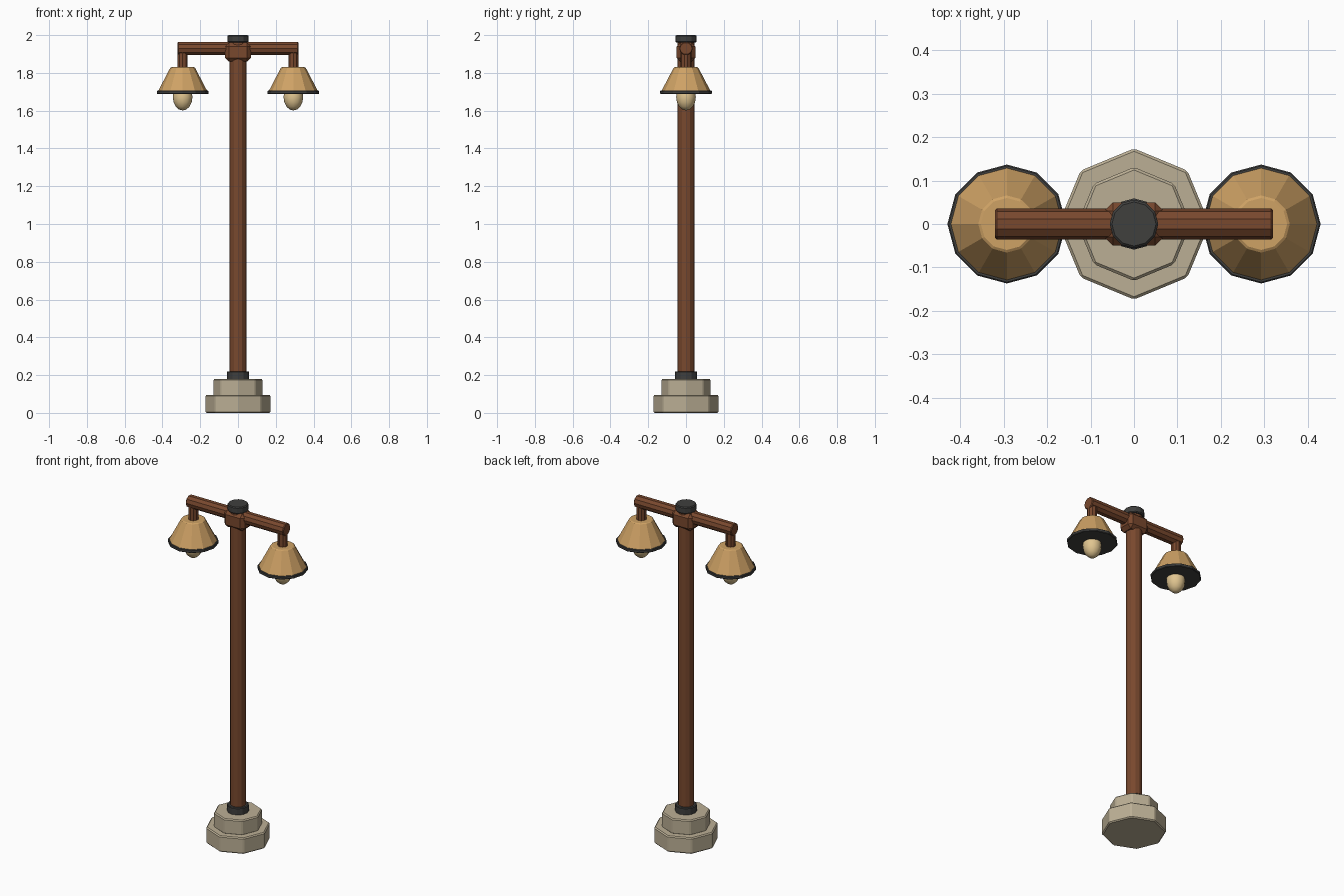
import bpy
from math import pi

if "Cube" in bpy.data.objects:
    bpy.data.objects.remove(bpy.data.objects["Cube"])


def material(name, rgb):
    m = bpy.data.materials.new(name)
    m.diffuse_color = (*rgb, 1)
    m.use_nodes = True
    m.node_tree.nodes["Principled BSDF"].inputs["Base Color"].default_value = m.diffuse_color
    return m


STONE = material("stone", (0.50, 0.43, 0.30))
WOOD = material("wood", (0.19, 0.065, 0.027))
IRON = material("iron", (0.05, 0.05, 0.048))
BRASS = material("shade_tan", (0.62, 0.36, 0.13))
GLASS = material("bulb_glass", (0.75, 0.56, 0.28))


def finish(name, mat, bevel=0.0):
    ob = bpy.context.object
    ob.name = name
    ob.data.materials.append(mat)
    bpy.ops.object.transform_apply(location=False, rotation=True, scale=True)
    if bevel:
        b = ob.modifiers.new("bevel", 'BEVEL')
        b.width = bevel
        b.segments = 1
        b.limit_method = 'ANGLE'
        b.angle_limit = 0.9 if mat != STONE else 0.7
    return ob


def prism(name, mat, r0, r1, z0, z1, sides, x=0, bevel=0.0):
    bpy.ops.mesh.primitive_cone_add(vertices=sides, radius1=r0, radius2=r1,
                                    depth=z1 - z0, location=(x, 0, (z0 + z1) / 2))
    return finish(name, mat, bevel)


# Stepped octagonal stone base
prism("base_lower", STONE, 0.174, 0.174, 0, 0.095, 8, bevel=0.006)
prism("base_upper", STONE, 0.131, 0.131, 0.09, 0.18, 8, bevel=0.006)

# Post with iron collar and cap
prism("collar", IRON, 0.059, 0.059, 0.175, 0.22, 12, bevel=0.004)
prism("post", WOOD, 0.044, 0.044, 0.17, 1.97, 12)
prism("cap", IRON, 0.056, 0.056, 1.96, 2.0, 12, bevel=0.005)

# Chamfered joint block and cross arm
bpy.ops.mesh.primitive_cube_add(size=1, location=(0, 0, 1.91))
bpy.context.object.scale = (0.136, 0.1, 0.1)
finish("joint_block", WOOD, 0.02)
bpy.ops.mesh.primitive_cylinder_add(vertices=10, radius=0.036, depth=0.64,
                                    location=(0, 0, 1.929), rotation=(0, pi / 2, 0))
finish("cross_arm", WOOD, 0.004)

# Hanging lamps, one at each end of the arm
for side, x in (("left", -0.293), ("right", 0.293)):
    prism(side + "_hanger", WOOD, 0.028, 0.028, 1.82, 1.93, 10, x)
    prism(side + "_shade", BRASS, 0.132, 0.064, 1.70, 1.83, 12, x, 0.004)
    prism(side + "_rim", IRON, 0.137, 0.137, 1.688, 1.706, 12, x, 0.003)
    bpy.ops.mesh.primitive_uv_sphere_add(segments=12, ring_count=8, radius=1,
                                         location=(x, 0, 1.672))
    bpy.context.object.scale = (0.052, 0.052, 0.071)
    finish(side + "_bulb", GLASS)
    bpy.ops.object.shade_smooth()
